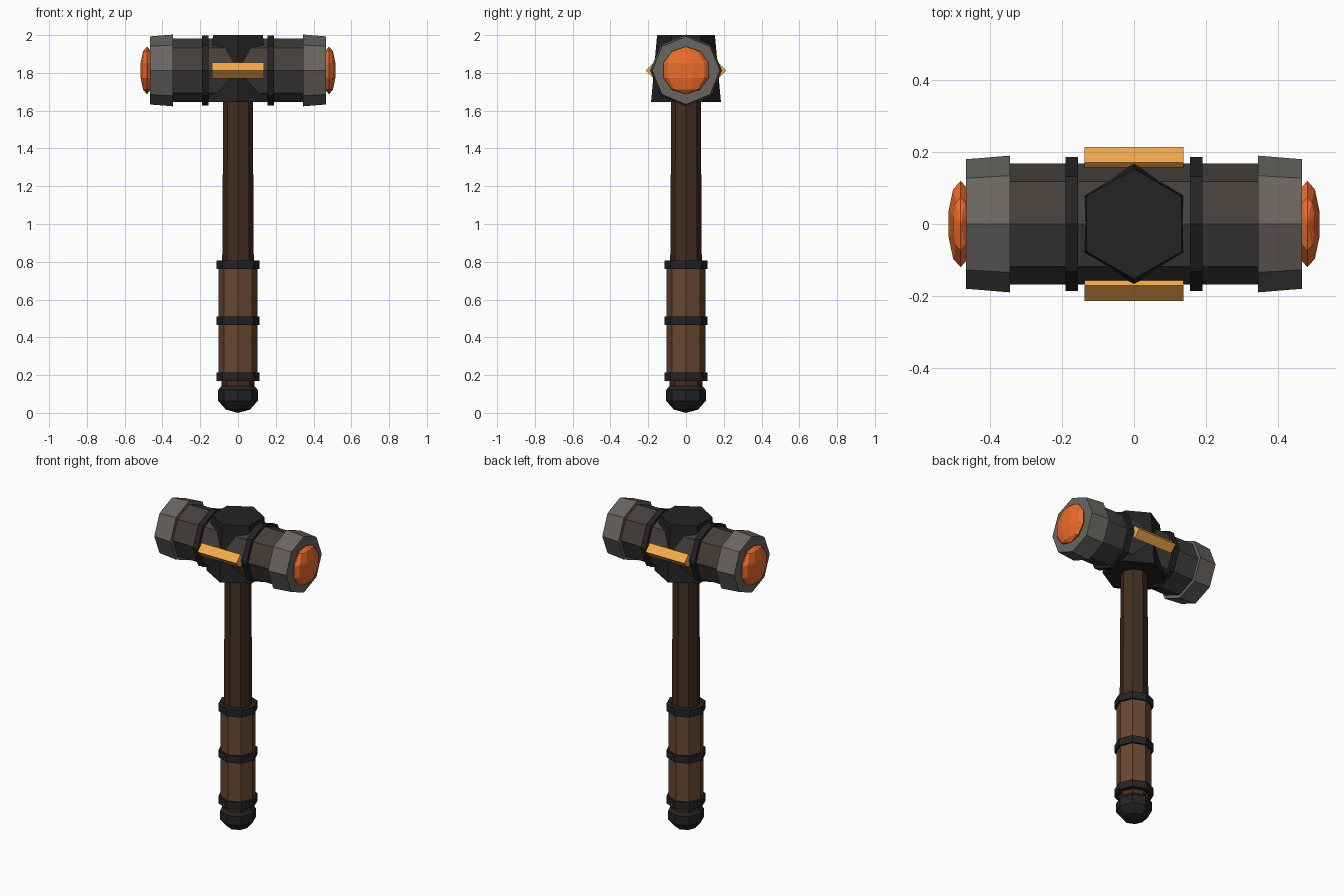
import bpy, math
from mathutils import Matrix

if "Cube" in bpy.data.objects:
    bpy.data.objects.remove(bpy.data.objects["Cube"])

HEAD_Z = 1.813


def material(name, r, g, b):
    m = bpy.data.materials.new(name)
    m.diffuse_color = (r, g, b, 1)
    m.use_nodes = True
    m.node_tree.nodes["Principled BSDF"].inputs["Base Color"].default_value = m.diffuse_color
    return m


IRON = material("dark_iron", 0.017, 0.017, 0.018)
STEEL = material("steel", 0.055, 0.05, 0.046)
CAP = material("cap_steel", 0.14, 0.13, 0.12)
WOOD = material("dark_wood", 0.055, 0.027, 0.014)
LEATHER = material("leather", 0.14, 0.062, 0.03)
GEM = material("orange_gem", 0.85, 0.15, 0.025)
GOLD = material("gold", 0.9, 0.4, 0.07)


def finish(name, mat):
    ob = bpy.context.object
    ob.name = name
    ob.data.materials.append(mat)
    return ob


def post(name, z0, z1, r0, r1, mat, sides=8):
    """Upright tapered prism from z0 to z1."""
    bpy.ops.mesh.primitive_cone_add(vertices=sides, radius1=r0, radius2=r1,
                                    depth=z1 - z0, location=(0, 0, (z0 + z1) / 2))
    return finish(name, mat)


def barrel(name, x0, x1, r0, r1, mat):
    """Octagonal prism along x at head height, radius r0 at x0 and r1 at x1."""
    bpy.ops.mesh.primitive_cone_add(vertices=8, radius1=r0, radius2=r1, depth=abs(x1 - x0),
                                    location=((x0 + x1) / 2, 0, HEAD_Z),
                                    rotation=(0, math.copysign(math.pi / 2, x1 - x0), 0))
    return finish(name, mat)


def ball(name, loc, scale, segments, mat):
    """Faceted ellipsoid."""
    bpy.ops.mesh.primitive_uv_sphere_add(segments=segments, ring_count=5, radius=1, location=loc)
    ob = finish(name, mat)
    ob.data.transform(Matrix.Diagonal((*scale, 1)))
    return ob


# Handle: shaft, leather grip, grip rings, pommel
post("shaft", 0.10, 1.70, 0.088, 0.078, WOOD)
post("grip", 0.18, 0.79, 0.103, 0.103, LEATHER)
for i, z in enumerate((0.192, 0.488, 0.784)):
    post(f"grip_ring_{i + 1}", z - 0.023, z + 0.023, 0.115, 0.115, IRON)
ball("pommel", (0, 0, 0.093), (0.11, 0.11, 0.093), 8, IRON)

# Head: octagonal body and six-sided central collar
barrel("head_body", -0.36, 0.36, 0.168, 0.168, STEEL)
post("head_collar", 1.645, 2.0, 0.185, 0.153, IRON, 6)

# Mirrored bands, striking caps and gems
for side, s in (("left", -1), ("right", 1)):
    barrel(f"head_band_{side}", s * 0.155, s * 0.19, 0.186, 0.186, IRON)
    barrel(f"striking_cap_{side}", s * 0.345, s * 0.467, 0.19, 0.18, CAP)
    ball(f"gem_{side}", (s * 0.482, 0, HEAD_Z), (0.037, 0.126, 0.126), 10, GEM)

# Gold diamond-section bars on front and back
for side, s in (("front", -1), ("back", 1)):
    bpy.ops.mesh.primitive_cube_add(size=1, location=(0, s * 0.171, HEAD_Z),
                                    rotation=(math.pi / 4, 0, 0))
    finish(f"gold_bar_{side}", GOLD).scale = (0.276, 0.06, 0.06)
